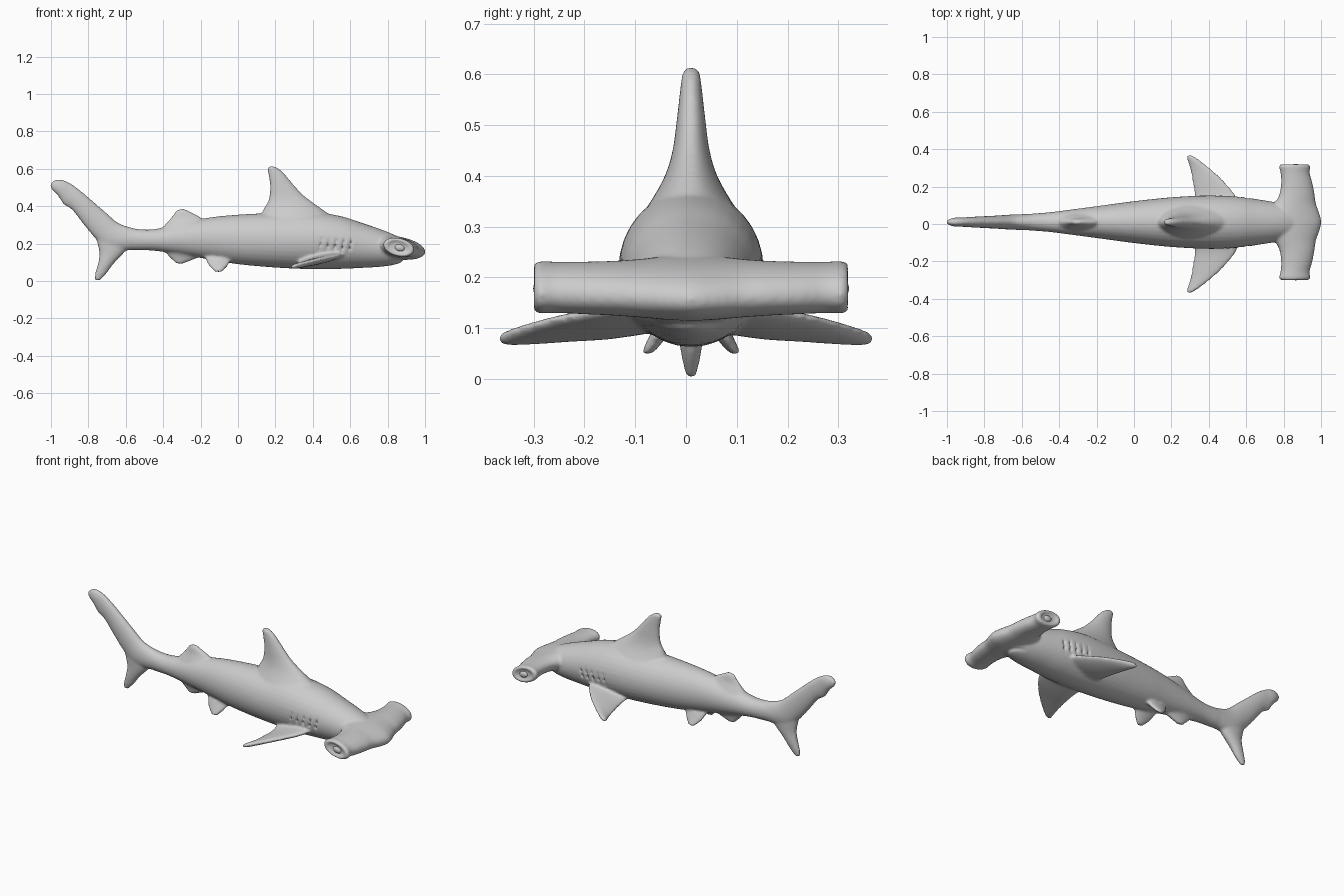
import bpy, bmesh, math
from mathutils import Vector, Matrix

if "Cube" in bpy.data.objects:
    bpy.data.objects.remove(bpy.data.objects["Cube"])

Y0 = 0.01          # the spine sits slightly off centre
X, Y, Z = Vector((1, 0, 0)), Vector((0, 1, 0)), Vector((0, 0, 1))


def spline(p0, p1, p2, p3, t):
    return 0.5 * (2 * p1 + (p2 - p0) * t + (2 * p0 - 5 * p1 + 4 * p2 - p3) * t * t
                  + (3 * p1 - p0 - 3 * p2 + p3) * t ** 3)


def loft(name, sections, normal, steps=6, sides=32):
    """Skin smooth elliptical rings; a section is (leading point, trailing point, half thickness)."""
    secs = [(Vector(a), Vector(b), h) for a, b, h in sections]
    rings = []
    for i in range(len(secs) - 1):
        q = [secs[max(0, min(len(secs) - 1, i + k))] for k in (-1, 0, 1, 2)]
        for s in range(steps):
            rings.append([spline(*[e[k] for e in q], s / steps) for k in range(3)])
    rings.append(secs[-1])
    bm = bmesh.new()
    loops = []
    for lead, trail, h in rings:
        mid, half = (lead + trail) / 2, (lead - trail) / 2
        n = (normal - half * (normal.dot(half) / half.length_squared)).normalized() * h
        loops.append([bm.verts.new(mid + half * math.cos(a) + n * math.sin(a))
                      for a in (2 * math.pi * k / sides for k in range(sides))])
    for a, b in zip(loops, loops[1:]):
        for k in range(sides):
            bm.faces.new((a[k - 1], a[k], b[k], b[k - 1]))
    bm.faces.new(loops[0])
    bm.faces.new(loops[-1])
    bmesh.ops.recalc_face_normals(bm, faces=bm.faces)
    return finish(name, bm)


def finish(name, bm):
    me = bpy.data.meshes.new(name)
    bm.to_mesh(me)
    bm.free()
    ob = bpy.data.objects.new(name, me)
    bpy.context.collection.objects.link(ob)
    return ob


def upright(name, rows):
    """Fin in the middle plane; a row is (lead x, lead z, trail x, trail z, half thickness)."""
    return loft(name, [((a, Y0, b), (c, Y0, d), h) for a, b, c, d, h in rows], Y)


def ellipsoid(bm, loc, size, rot=0, axis='Y'):
    m = Matrix.Translation(loc) @ Matrix.Rotation(rot, 4, axis) @ Matrix.Diagonal((*size, 1))
    bmesh.ops.create_uvsphere(bm, u_segments=24, v_segments=16, radius=1, matrix=m)


# Trunk: x, top, bottom, half width
trunk = [(-.64, .295, .175, .036), (-.55, .28, .165, .045), (-.45, .277, .162, .053),
         (-.3, .31, .14, .072), (-.15, .34, .115, .092), (0, .355, .09, .112),
         (.2, .365, .072, .133), (.4, .37, .063, .143), (.55, .347, .065, .138),
         (.66, .312, .07, .122), (.76, .278, .076, .106), (.83, .25, .086, .09),
         (.88, .225, .102, .065), (.91, .2, .125, .035)]
parts = [upright("trunk", [(x, t, x, b, w) for x, t, b, w in trunk])]

# Hammer head, lofted across y with dished ends
half_head = [(0, 1.002, .152, .70, .205, .06), (.05, .99, .153, .715, .205, .058),
             (.1, .972, .155, .752, .202, .054), (.15, .965, .157, .778, .2, .051),
             (.21, .953, .158, .787, .2, .049), (.265, .938, .16, .784, .2, .048),
             (.295, .943, .16, .776, .201, .049), (.307, .936, .161, .782, .2, .046),
             (.311, .922, .164, .796, .197, .037), (.300, .908, .167, .81, .193, .028)]
rows = [(-r[0], *r[1:]) for r in half_head[:0:-1]] + half_head
parts.append(loft("hammer_head", [((xl, Y0 + y, zl), (xt, Y0 + y, zt), h)
                                  for y, xl, zl, xt, zt, h in rows], Z))

# Fins in the middle plane and tail lobes
parts += [
    upright("dorsal_fin", [
        (.54, .32, .11, .33, .095), (.435, .395, .14, .39, .055), (.355, .455, .165, .44, .037),
        (.3, .512, .17, .515, .028), (.245, .577, .161, .575, .021), (.212, .604, .157, .602, .017),
        (.185, .615, .168, .613, .008)]),
    upright("second_dorsal_fin", [
        (-.16, .31, -.41, .28, .045), (-.21, .348, -.37, .325, .024), (-.25, .368, -.342, .36, .017),
        (-.288, .388, -.33, .38, .009)]),
    upright("anal_fin", [
        (-.18, .15, -.4, .17, .035), (-.22, .122, -.37, .13, .02), (-.275, .1, -.345, .107, .014),
        (-.3, .09, -.335, .095, .008)]),
    upright("tail_upper_lobe", [
        (-.54, .278, -.56, .166, .044), (-.635, .308, -.69, .165, .04), (-.71, .37, -.76, .225, .035),
        (-.77, .422, -.822, .298, .032), (-.85, .49, -.885, .378, .028), (-.9, .525, -.93, .408, .025),
        (-.935, .54, -.952, .44, .025), (-.972, .543, -.968, .462, .022), (-1.004, .522, -.998, .49, .01)]),
    upright("tail_lower_lobe", [
        (-.56, .2, -.76, .23, .035), (-.61, .15, -.742, .15, .031), (-.665, .092, -.75, .09, .026),
        (-.703, .04, -.765, .038, .018), (-.74, .0, -.768, .004, .009)]),
]

# Paired fins
for s, side in ((1, "left"), (-1, "right")):
    parts.append(loft(side + "_pectoral_fin", [
        ((.58, s * .08, .15), (.32, s * .08, .10), .028),
        ((.535, s * .165, .135), (.323, s * .15, .085), .021),
        ((.46, s * .25, .12), (.312, s * .23, .078), .017),
        ((.385, s * .315, .104), (.298, s * .30, .072), .014),
        ((.325, s * .358, .09), (.283, s * .35, .07), .012),
        ((.3, s * .371, .084), (.284, s * .367, .074), .006)], Z))
    parts.append(loft(side + "_pelvic_fin", [
        ((-.03, Y0 + s * .04, .125), (-.18, Y0 + s * .04, .125), .024),
        ((-.052, Y0 + s * .064, .085), (-.158, Y0 + s * .064, .085), .018),
        ((-.075, Y0 + s * .08, .06), (-.135, Y0 + s * .08, .06), .014),
        ((-.09, Y0 + s * .089, .047), (-.12, Y0 + s * .089, .047), .008)], Y))

# Cutter for gill slits and mouth
bm = bmesh.new()
for s in (1, -1):
    for i in range(5):
        x = .44 + .04 * i
        ellipsoid(bm, (x, Y0 + s * (.146 - .004 * i), .185), (.007, .02, .062), math.radians(12))
ellipsoid(bm, (.85, Y0, .107), (.07, .085, .007))
cutter = finish("slit_cutter", bm)
cutter.hide_render = True

# Fuse all parts into one smooth skin
bpy.ops.object.select_all(action='DESELECT')
for ob in parts:
    ob.select_set(True)
bpy.context.view_layer.objects.active = parts[0]
bpy.ops.object.join()
skin = parts[0]
skin.name = "shark_body"


def voxel(name):
    m = skin.modifiers.new(name, 'REMESH')
    m.mode, m.voxel_size = 'VOXEL', .0065


voxel("fuse")
cut = skin.modifiers.new("slits", 'BOOLEAN')
cut.operation, cut.object = 'DIFFERENCE', cutter
voxel("clean")
sm = skin.modifiers.new("soften", 'SMOOTH')
sm.factor, sm.iterations = .5, 7
bpy.ops.object.convert(target='MESH')
bpy.data.objects.remove(cutter)
bpy.ops.object.shade_smooth()

# Eyes set in the dished ends of the head
for s, side in ((1, "left"), (-1, "right")):
    bm = bmesh.new()
    ellipsoid(bm, (.865, Y0 + s * .297, .178), (.027, .014, .019), math.radians(12))
    eye = finish(side + "_eye", bm)
    for p in eye.data.polygons:
        p.use_smooth = True
